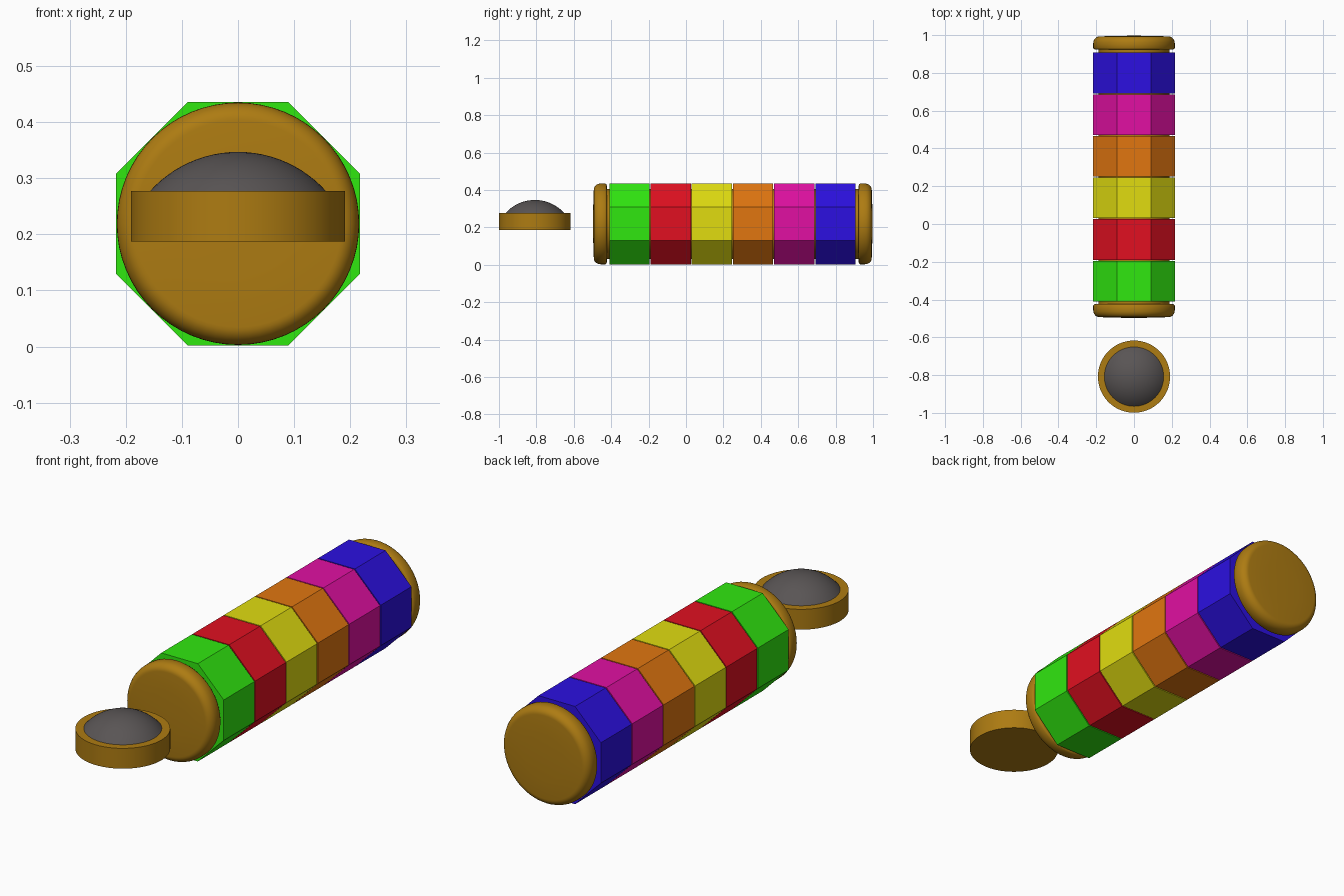
import bpy, bmesh
from math import pi, sin, cos, radians
from mathutils import Matrix

if "Cube" in bpy.data.objects:
    bpy.data.objects.remove(bpy.data.objects["Cube"])

AXIS_Z = 0.219          # height of the cylinder's long axis
ALONG_Y = Matrix.Translation((0, 0, AXIS_Z)) @ Matrix.Rotation(-pi / 2, 4, 'X')


def material(name, rgb):
    m = bpy.data.materials.new(name)
    m.diffuse_color = (*rgb, 1)
    m.use_nodes = True
    m.node_tree.nodes["Principled BSDF"].inputs["Base Color"].default_value = m.diffuse_color
    return m


def lathe(name, profile, mat, matrix, sides=64, phase=0.0, smooth=True):
    """Revolve (radius, height) points round local z; end points on the axis close it."""
    bm = bmesh.new()
    rows = []
    for r, h in profile:
        if r == 0:
            rows.append([bm.verts.new((0, 0, h))] * sides)
        else:
            rows.append([bm.verts.new((r * cos(phase + 2 * pi * i / sides),
                                       r * sin(phase + 2 * pi * i / sides), h))
                         for i in range(sides)])
    for a, b in zip(rows, rows[1:]):
        for i in range(sides):
            j = (i + 1) % sides
            bm.faces.new(list(dict.fromkeys((a[i], a[j], b[j], b[i]))))
    bmesh.ops.recalc_face_normals(bm, faces=bm.faces)
    me = bpy.data.meshes.new(name)
    bm.to_mesh(me)
    bm.free()
    me.materials.append(mat)
    ob = bpy.data.objects.new(name, me)
    bpy.context.collection.objects.link(ob)
    ob.matrix_world = matrix
    if smooth:
        bpy.ops.object.select_all(action='DESELECT')
        bpy.context.view_layer.objects.active = ob
        ob.select_set(True)
        bpy.ops.object.shade_smooth_by_angle(angle=radians(35))
    return ob


brass = material("brass", (0.42, 0.2, 0.006))
grey = material("dark_grey", (0.1, 0.09, 0.09))

# Inner shaft
lathe("shaft", [(0, -0.44), (0.187, -0.44), (0.187, 0.94), (0, 0.94)], brass, ALONG_Y)

# Eight-sided dial rings
colours = [("green", (0.03, 0.8, 0.005)), ("red", (0.75, 0.005, 0.015)),
           ("yellow", (0.75, 0.72, 0.005)), ("orange", (0.75, 0.18, 0.005)),
           ("magenta", (0.75, 0.005, 0.36)), ("blue", (0.025, 0.005, 0.75))]
R = 0.217 / cos(pi / 8)
for i, (label, rgb) in enumerate(colours):
    y0 = -0.41 + 0.2203 * i
    y1 = y0 + 0.2153
    lathe(label + "_dial_ring", [(0, y0), (R, y0), (R, y1), (0, y1)],
          material(label, rgb), ALONG_Y, sides=8, phase=pi / 8, smooth=False)

# Rounded end caps, mirrored about the middle of the cylinder
cap = [(0, 0.673), (0.205, 0.673), (0.212, 0.676), (0.216, 0.682), (0.216, 0.703)]
cap += [(0.184 + 0.032 * cos(a), 0.705 + 0.038 * sin(a))
        for a in (k * pi / 16 for k in range(1, 9))]
cap += [(0.1, 0.746), (0, 0.747)]
for name, s in (("front_cap", -1), ("back_cap", 1)):
    lathe(name, [(r, 0.25 + s * h) for r, h in cap], brass, ALONG_Y)

# Separate round button: brass base and grey dome
at_button = Matrix.Translation((0, -0.808, 0))
lathe("button_base", [(0, 0.187), (0.191, 0.187), (0.191, 0.277), (0, 0.277)],
      brass, at_button)
rad, cz = 0.211, 0.136
dome = [(0, 0.25), (0.157, 0.25)]
dome += [(rad * sin(a), cz + rad * cos(a)) for a in (0.839 * k / 12 for k in range(12, 0, -1))]
dome += [(0, cz + rad)]
lathe("button_dome", dome, grey, at_button)
